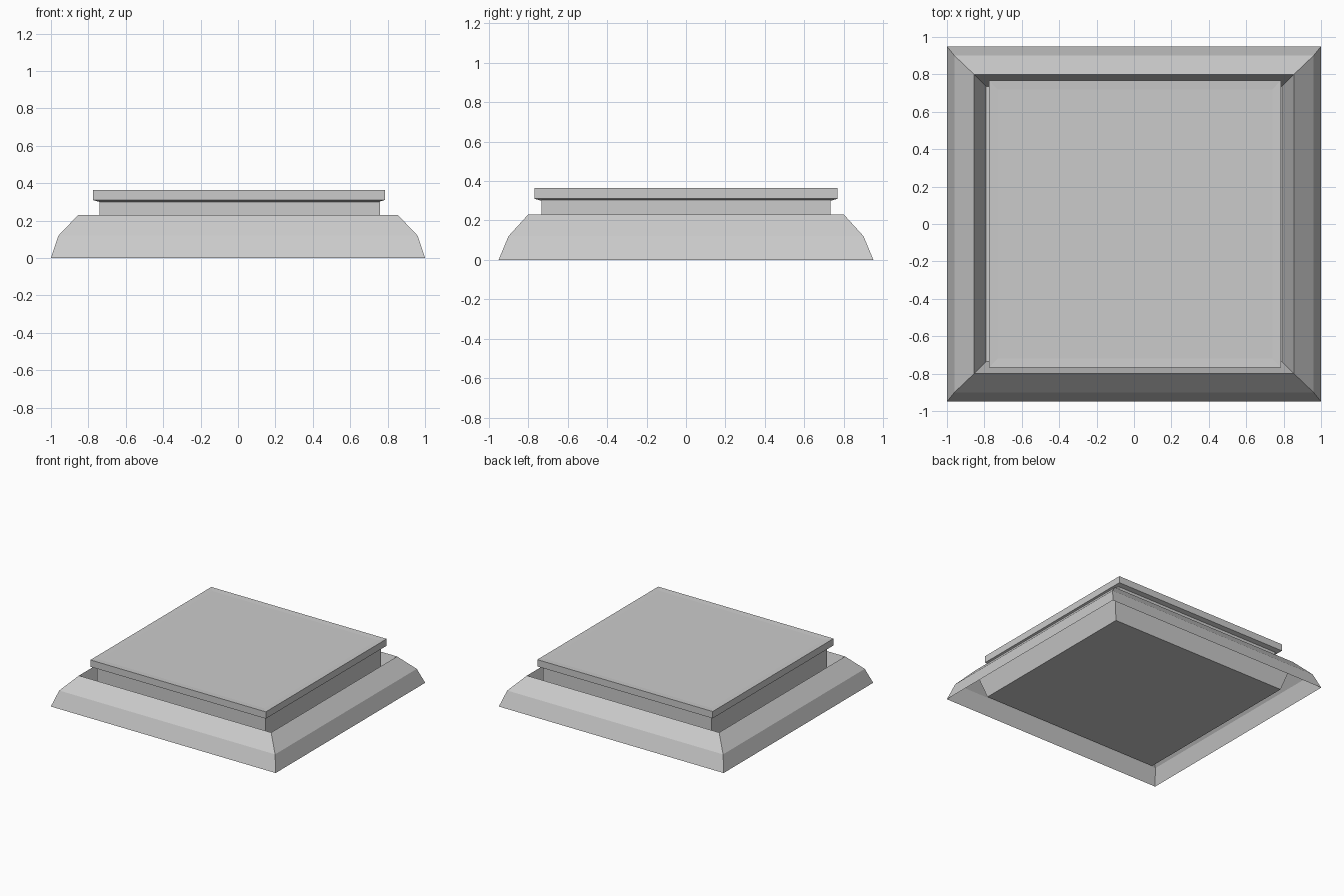
import bpy, bmesh

cube = bpy.data.objects.get("Cube")
if cube:
    bpy.data.objects.remove(cube, do_unlink=True)

stone = bpy.data.materials.new("grey stone")
stone.use_nodes = True
stone.diffuse_color = (0.6, 0.6, 0.6, 1)
stone.node_tree.nodes["Principled BSDF"].inputs["Base Color"].default_value = (0.6, 0.6, 0.6, 1)


def stacked_rings(name, rings, cx=0.0, close_start=False, close_end=False):
    """Join rectangular rings given as (half width, half depth, height)."""
    bm = bmesh.new()
    loops = []
    for hx, hy, z in rings:
        corners = ((-hx, -hy), (hx, -hy), (hx, hy), (-hx, hy))
        loops.append([bm.verts.new((cx + x, y, z)) for x, y in corners])
    for low, high in zip(loops, loops[1:]):
        for i in range(4):
            j = (i + 1) % 4
            bm.faces.new((low[i], low[j], high[j], high[i]))
    if close_start:
        bm.faces.new(loops[0][::-1])
    if close_end:
        bm.faces.new(loops[-1])
    mesh = bpy.data.meshes.new(name)
    bm.to_mesh(mesh)
    bm.free()
    mesh.materials.append(stone)
    obj = bpy.data.objects.new(name, mesh)
    bpy.context.collection.objects.link(obj)
    return obj


# Hollow sloped skirt that folds over into a trough with a floor
stacked_rings("skirt", [(1.0, 0.95, 0), (0.96, 0.90, 0.12), (0.855, 0.80, 0.23),
                        (0.79, 0.735, 0.002)], close_end=True)

# Upright neck standing in the trough
stacked_rings("neck", [(0.75, 0.733, 0.004), (0.75, 0.733, 0.305)], cx=0.01)

# Overhanging slab with a chamfered underside and a very shallow dished top
stacked_rings("cap", [(0.745, 0.735, 0.30), (0.78, 0.768, 0.31), (0.78, 0.768, 0.365),
                      (0.735, 0.72, 0.362)], cx=0.005, close_start=True, close_end=True)
